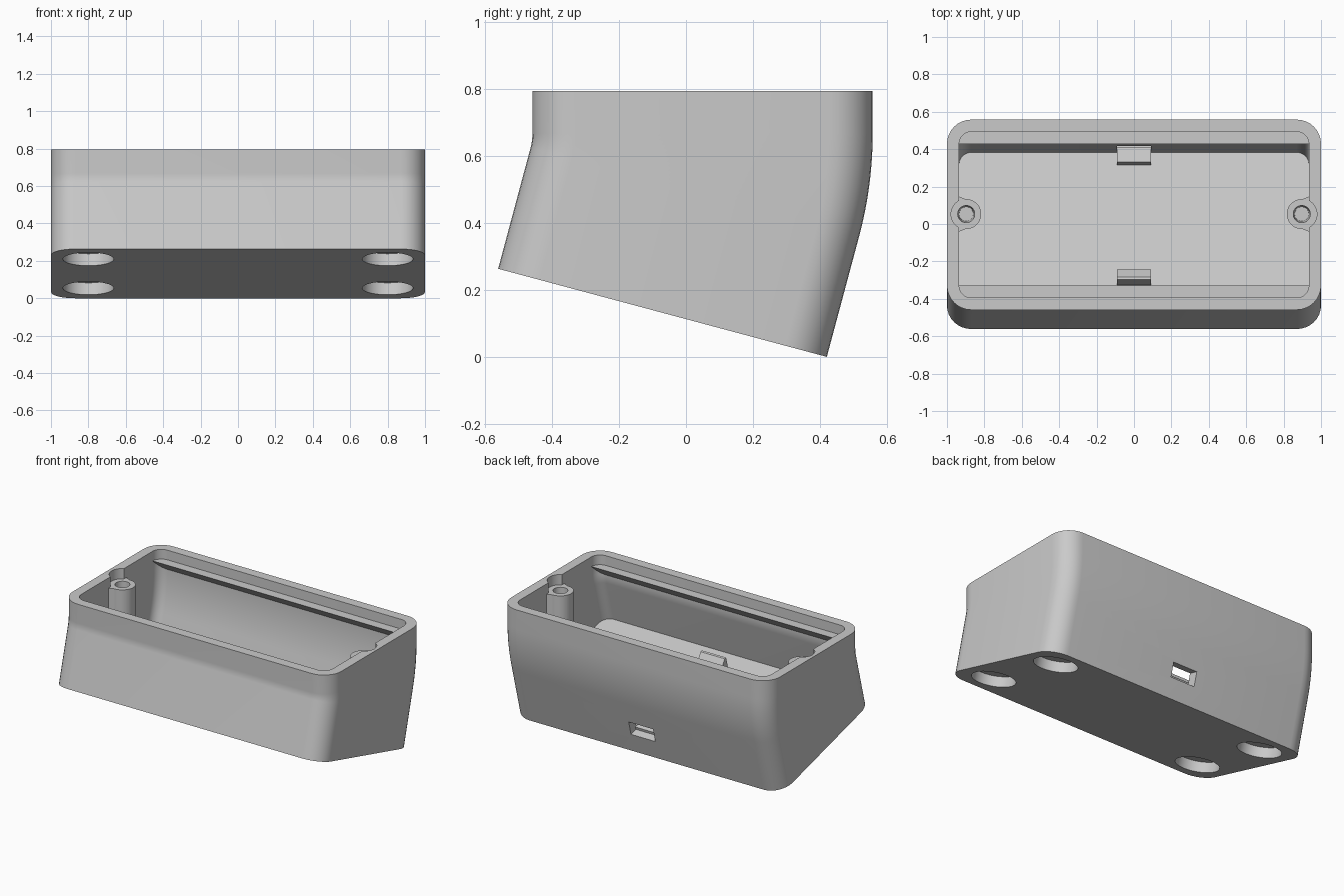
import bpy, bmesh, math
from mathutils import Matrix, Vector

if "Cube" in bpy.data.objects:
    bpy.data.objects.remove(bpy.data.objects["Cube"])

TILT = math.radians(15)
S, C = math.sin(TILT), math.cos(TILT)
PIVOT = Vector((0, -0.63, 0.668))          # bend axis, just in front of the box
BACK, FRONT, TOP, WALL = 0.558, -0.459, 0.795, 0.065
LENGTH = (PIVOT.z - (BACK - PIVOT.y) * S) / C   # straight run below the bend
FLOOR = 0.094

plastic = bpy.data.materials.new("grey plastic")
plastic.diffuse_color = (0.59, 0.59, 0.59, 1)
plastic.use_nodes = True
plastic.node_tree.nodes["Principled BSDF"].inputs["Base Color"].default_value = plastic.diffuse_color


def make(name, bm, matrix=Matrix()):
    bmesh.ops.recalc_face_normals(bm, faces=bm.faces)
    me = bpy.data.meshes.new(name)
    bm.transform(matrix)
    bm.to_mesh(me)
    bm.free()
    me.materials.append(plastic)
    ob = bpy.data.objects.new(name, me)
    bpy.context.collection.objects.link(ob)
    return ob


def rounded_rect(inset, radius, n=8):
    x, y0, y1 = 1 - inset, FRONT + inset, BACK - inset
    centres = [(x - radius, y1 - radius), (radius - x, y1 - radius),
               (radius - x, y0 + radius), (x - radius, y0 + radius)]
    pts = []
    for k, (cx, cy) in enumerate(centres):
        for i in range(n + 1):
            a = math.pi / 2 * (k + i / n)
            pts.append((cx + radius * math.cos(a), cy + radius * math.sin(a)))
    return pts


def bent_body(name, inset, radius, top, length):
    """Rounded rectangle swept down, round the 15 degree bend, then straight."""
    outline = rounded_rect(inset, radius)
    stations = [(0, PIVOT.z - top)] + [(TILT * i / 12, 0) for i in range(13)] + [(TILT, length)]
    bm = bmesh.new()
    rings = []
    for a, d in stations:
        s, c = math.sin(a), math.cos(a)
        rings.append([bm.verts.new((x, PIVOT.y + (y - PIVOT.y) * c - d * s,
                                    PIVOT.z - (y - PIVOT.y) * s - d * c)) for x, y in outline])
    n = len(outline)
    for r0, r1 in zip(rings, rings[1:]):
        for i in range(n):
            bm.faces.new((r0[i], r0[(i + 1) % n], r1[(i + 1) % n], r1[i]))
    bm.faces.new(rings[0])
    bm.faces.new(rings[-1])
    return make(name, bm)


def cylinder(name, r, z0, z1, matrix, r_bottom=None):
    bm = bmesh.new()
    bmesh.ops.create_cone(bm, cap_ends=True, segments=48, radius1=r_bottom or r, radius2=r,
                          depth=z1 - z0)
    bmesh.ops.translate(bm, verts=bm.verts, vec=(0, 0, (z0 + z1) / 2))
    return make(name, bm, matrix)


def prism(name, profile, half_width, matrix=Matrix()):
    """Extrude a (y, z) profile across x."""
    bm = bmesh.new()
    a, b = [[bm.verts.new((x, y, z)) for y, z in profile] for x in (-half_width, half_width)]
    n = len(profile)
    for i in range(n):
        bm.faces.new((a[i], a[(i + 1) % n], b[(i + 1) % n], b[i]))
    bm.faces.new(a)
    bm.faces.new(b)
    return make(name, bm, matrix)


def combine(target, tool, operation):
    mod = target.modifiers.new("boolean", 'BOOLEAN')
    mod.operation, mod.solver, mod.object = operation, 'EXACT', tool
    bpy.context.view_layer.objects.active = target
    bpy.ops.object.modifier_apply(modifier=mod.name)
    bpy.data.objects.remove(tool)


# Frame sitting on the tilted underside: local y runs backwards, local z upwards
mid = (FRONT + BACK) / 2 - PIVOT.y
base = Matrix.Translation(PIVOT + Vector((0, mid * C - LENGTH * S, -mid * S - LENGTH * C))) \
    @ Matrix.Rotation(-TILT, 4, 'X')

# Hollow shell
shell = bent_body("enclosure_shell", 0, 0.13, TOP, LENGTH)
combine(shell, bent_body("cavity", WALL, 0.065, TOP + 0.1, LENGTH - FLOOR), 'DIFFERENCE')

# Lid ledges along the back and front walls, sloped underneath
LEDGE = 0.73
for wall, d in ((BACK - WALL, -1), (FRONT + WALL, 1)):
    combine(shell, prism("lid_ledge", [(wall - d * 0.02, LEDGE), (wall + d * 0.064, LEDGE),
                                       (wall - d * 0.02, LEDGE - 0.084)], 0.96), 'UNION')

# Snap catch on the floor near the front wall, support block at the back
combine(shell, prism("front_catch", [(-0.29, 0.08), (-0.29, 0.205), (-0.276, 0.205),
                                     (-0.222, 0.155), (-0.222, 0.08)], 0.09, base), 'UNION')
combine(shell, prism("cable_support", [(0.375, 0.08), (0.375, 0.15), (0.46, 0.15),
                                       (0.46, 0.08)], 0.09, base), 'UNION')

# Screw posts flared into the side walls, with clearance in the rim and a blind hole
for side in (-1, 1):
    place = Matrix.Translation((side * 0.897, 0.053, 0))
    top, foot = LEDGE - 0.004, 0.165
    combine(shell, cylinder("screw_post", 0.08, foot, top, place), 'UNION')
    flare = Matrix.Translation((0, 0.053, (top + foot) / 2)) @ Matrix.Rotation(-math.pi / 2, 4, 'Y')
    combine(shell, prism("post_flare", [(-0.10, -side * 0.95), (0.10, -side * 0.95),
                                        (0.068, -side * 0.87), (-0.068, -side * 0.87)],
                         (top - foot) / 2, flare), 'UNION')
    combine(shell, cylinder("rim_notch", 0.081, top, 1.0, place), 'DIFFERENCE')
    combine(shell, cylinder("screw_hole", 0.046, 0.42, top + 0.02, place, 0.038), 'DIFFERENCE')

# Round recesses for feet in the underside
for x in (-0.8, 0.8):
    for y in (-0.3, 0.3):
        combine(shell, cylinder("foot_recess", 0.136, -0.1, 0.066,
                                base @ Matrix.Translation((x, y, 0))), 'DIFFERENCE')

# Cable slot through the back wall, stepped at the support block
combine(shell, prism("cable_slot", [(0.40, 0.15), (0.455, 0.15), (0.455, 0.132), (0.7, 0.132),
                                    (0.7, 0.228), (0.40, 0.228)], 0.0905, base), 'DIFFERENCE')

# Smooth the curves, keep edges crisp
bpy.ops.object.select_all(action='DESELECT')
shell.select_set(True)
bpy.context.view_layer.objects.active = shell
bpy.ops.object.shade_smooth_by_angle(angle=math.radians(25))
